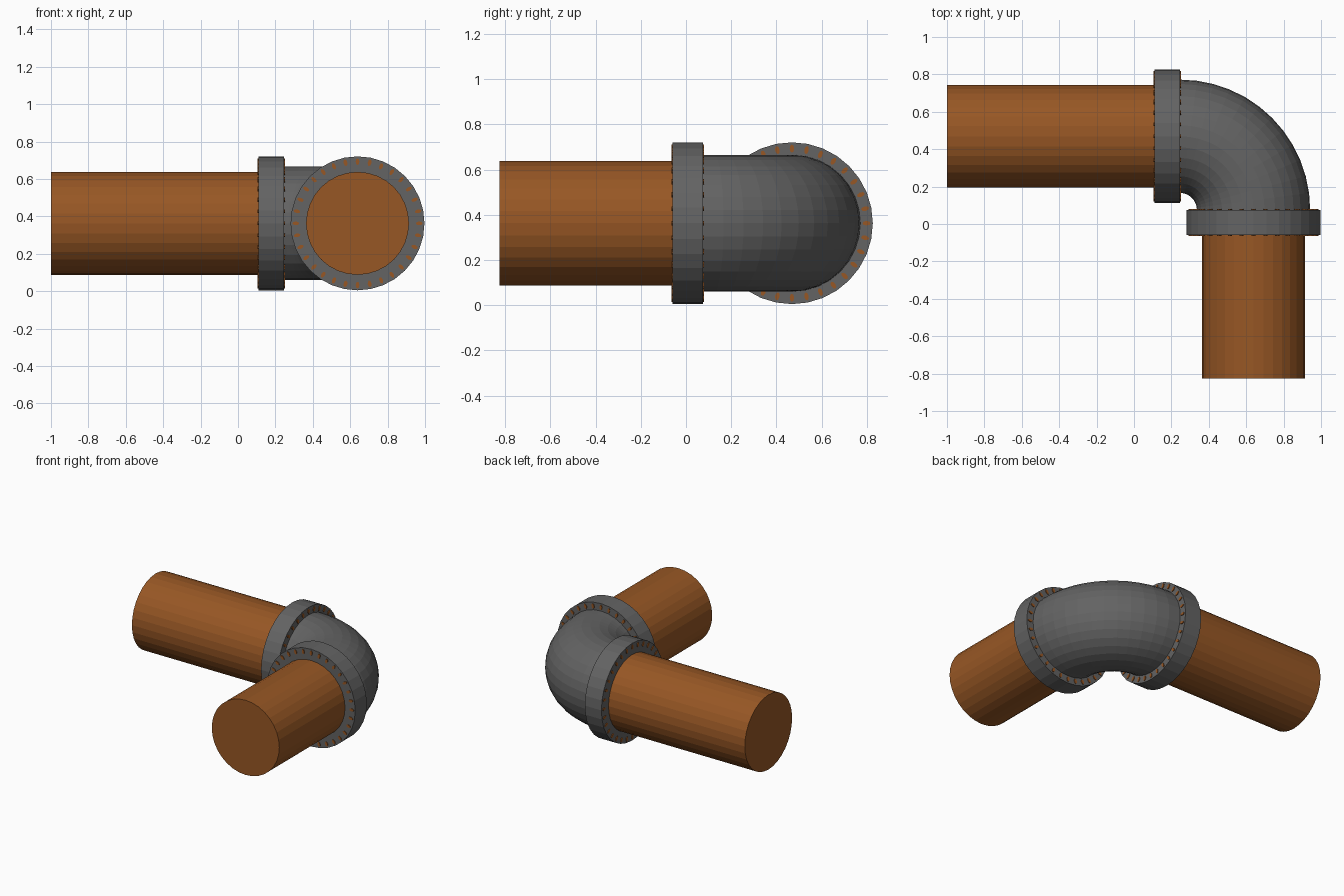
import bpy, bmesh, math
from mathutils import Matrix, Vector

if "Cube" in bpy.data.objects:
    bpy.data.objects.remove(bpy.data.objects["Cube"])

SIDES = 32
Z = 0.363                     # height of the pipe axis
BEND = Vector((0.245, 0.075, Z))  # centre of the elbow bend
R_BEND = 0.394
CX, CY = BEND.x + R_BEND, BEND.y + R_BEND


def material(name, rgb):
    m = bpy.data.materials.new(name)
    m.diffuse_color = (*rgb, 1)
    m.use_nodes = True
    m.node_tree.nodes["Principled BSDF"].inputs["Base Color"].default_value = m.diffuse_color
    return m


brown = material("copper_brown", (0.31, 0.095, 0.018))
grey = material("dark_grey", (0.125, 0.125, 0.125))


def finish(bm, name, mat):
    bmesh.ops.recalc_face_normals(bm, faces=bm.faces)
    me = bpy.data.meshes.new(name)
    bm.to_mesh(me)
    bm.free()
    me.materials.append(mat)
    ob = bpy.data.objects.new(name, me)
    bpy.context.collection.objects.link(ob)
    return ob


def frame(start, axis):
    """Matrix placing local z along the horizontal axis from start."""
    return Matrix.Translation(start) @ Vector(axis).to_track_quat('Z', 'Y').to_matrix().to_4x4()


def add_cyl(bm, r, length, mat, sides=SIDES):
    bmesh.ops.create_cone(bm, cap_ends=True, segments=sides, radius1=r, radius2=r, depth=length,
                          matrix=mat @ Matrix.Translation((0, 0, length / 2)))


def arm(tag, start, axis, length):
    """Pipe, flange and ring of bolts leaving the elbow."""
    base = frame(start, axis)
    # straight pipe
    bm = bmesh.new()
    add_cyl(bm, 0.275, length, base)
    finish(bm, tag + "_pipe", brown)
    # flange collar
    bm = bmesh.new()
    add_cyl(bm, 0.358, 0.135, base)
    finish(bm, tag + "_flange", grey)
    # bolts showing on both flange faces
    bm = bmesh.new()
    for i in range(SIDES):
        turn = Matrix.Rotation(2 * math.pi * i / SIDES, 4, 'Z')
        shape = Matrix.Translation((0.33, 0, -0.005)) @ Matrix.Diagonal((0.018, 0.010, 1, 1))
        add_cyl(bm, 1, 0.145, base @ turn @ shape, 8)
    finish(bm, tag + "_bolts", brown)


arm("left", (BEND.x, CY, Z), (-1, 0, 0), 1 + BEND.x)
arm("front", (CX, BEND.y, Z), (0, -1, 0), 0.825 + BEND.y)

# elbow: circle swept through a quarter turn
bm = bmesh.new()
ring = bmesh.ops.create_circle(bm, cap_ends=False, segments=SIDES, radius=0.303,
                               matrix=frame((CX, BEND.y, Z), (0, 1, 0)))
bmesh.ops.spin(bm, geom=bm.edges[:], cent=BEND, axis=(0, 0, 1),
               angle=math.pi / 2, steps=12)
finish(bm, "elbow", grey)
